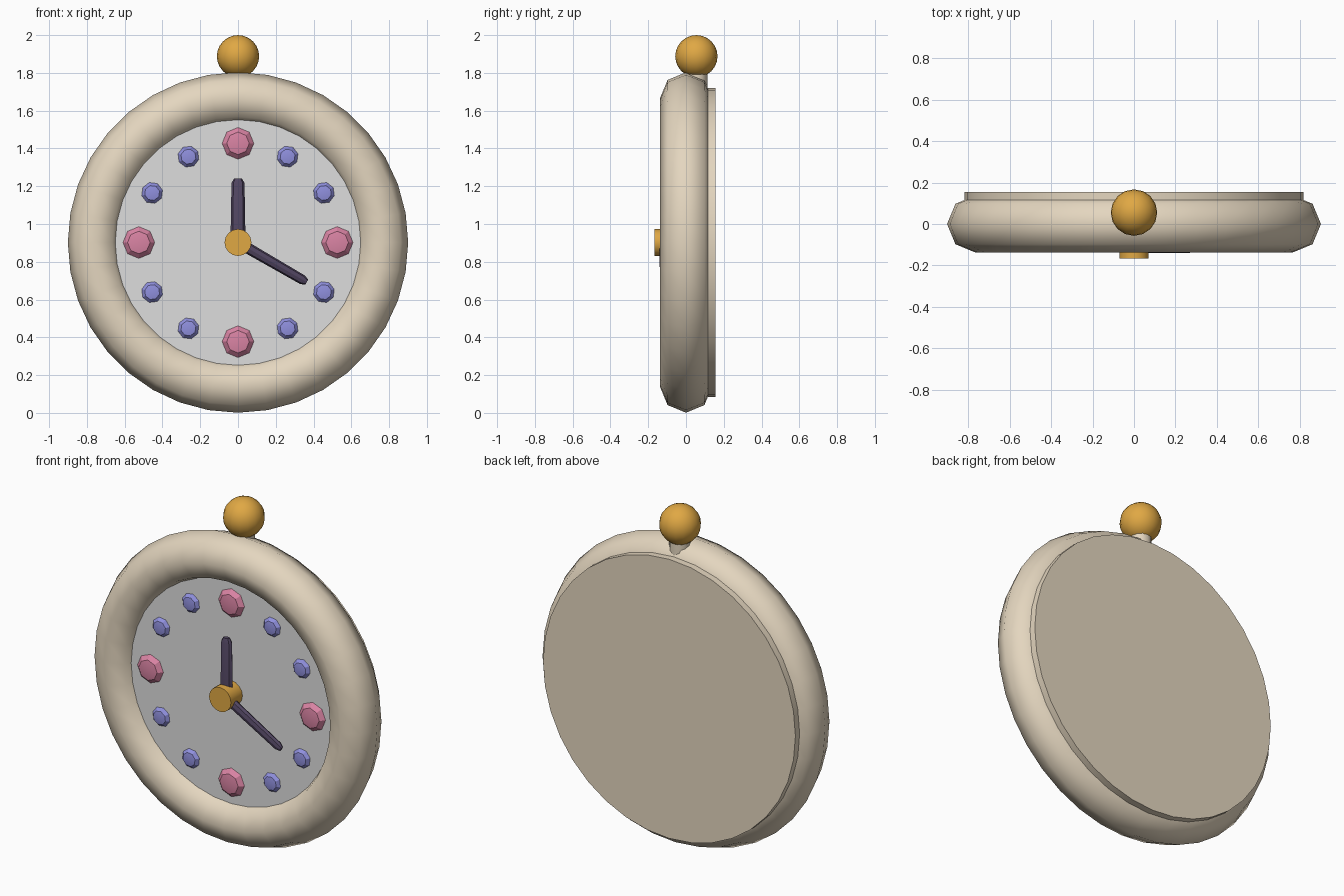
import bpy, bmesh, math
from mathutils import Matrix, Vector

if "Cube" in bpy.data.objects:
    bpy.data.objects.remove(bpy.data.objects["Cube"])

CZ = 0.902          # height of the dial centre
FACE_Y = -0.06      # front plane of the dial


def mat(name, r, g, b):
    lin = [(c / 255 / 12.92) if c < 10 else ((c / 255 + 0.055) / 1.055) ** 2.4 for c in (r, g, b)]
    m = bpy.data.materials.new(name)
    m.diffuse_color = (*lin, 1)
    m.use_nodes = True
    m.node_tree.nodes["Principled BSDF"].inputs["Base Color"].default_value = m.diffuse_color
    return m


CREAM = mat("cream", 228, 214, 191)
WHITE = mat("pale_grey", 222, 222, 222)
GOLD = mat("gold", 224, 168, 68)
PINK = mat("pink", 218, 132, 164)
BLUE = mat("periwinkle", 144, 144, 222)
DARK = mat("dark_plum", 82, 70, 98)


def lathe(name, profile, segs, material, matrix, smooth=None):
    """Revolve (radius, height) points about local z, closing both ends."""
    bm = bmesh.new()
    rings = []
    for r, h in profile:
        if r == 0:
            rings.append([bm.verts.new((0, 0, h))])
        else:
            rings.append([bm.verts.new((r * math.cos(a), r * math.sin(a), h))
                          for a in (2 * math.pi * i / segs for i in range(segs))])
    for lo, hi in zip(rings, rings[1:]):
        for i in range(segs):
            j = (i + 1) % segs
            quad = [lo[i % len(lo)], lo[j % len(lo)], hi[j % len(hi)], hi[i % len(hi)]]
            bm.faces.new(list(dict.fromkeys(quad)))
    for ring in (rings[0], rings[-1]):
        if len(ring) > 1:
            bm.faces.new(ring)
    bm.transform(matrix)
    bmesh.ops.recalc_face_normals(bm, faces=bm.faces)
    me = bpy.data.meshes.new(name)
    bm.to_mesh(me)
    bm.free()
    me.materials.append(material)
    ob = bpy.data.objects.new(name, me)
    bpy.context.collection.objects.link(ob)
    if smooth:
        bpy.ops.object.select_all(action='DESELECT')
        ob.select_set(True)
        bpy.context.view_layer.objects.active = ob
        bpy.ops.object.shade_smooth_by_angle(angle=math.radians(smooth))
    return ob


# local z -> world -y (towards the viewer), origin at the dial centre
FRONT = Matrix.Translation((0, 0, CZ)) @ Matrix.Rotation(math.pi / 2, 4, 'X')

# Rim
bpy.ops.mesh.primitive_torus_add(major_radius=0.763, minor_radius=0.138, major_segments=36,
                                 minor_segments=8, location=(0, 0, CZ),
                                 rotation=(math.pi / 2, 0, 0))
rim = bpy.context.object
rim.name = "rim"
rim.data.materials.append(CREAM)
bpy.ops.object.shade_smooth()

# Back cover and dial plate
lathe("back_cover", [(0.817, -0.155), (0.817, -0.02)], 36, CREAM, FRONT, 40)
lathe("dial", [(0.68, -0.03), (0.68, -FACE_Y)], 36, WHITE, FRONT, 40)

# Hour markers: flattened eight-sided beads
for k in range(12):
    big = k % 3 == 0
    r, d = (0.084, 0.034) if big else (0.057, 0.026)
    a = math.radians(30 * k)
    place = (FRONT @ Matrix.Rotation(-a, 4, 'Z')
             @ Matrix.Translation((0, 0.525, -FACE_Y)))
    lathe("large_marker" if big else "small_marker",
          [(0, -d), (r * 0.71, -d * 0.71), (r, 0), (r * 0.71, d * 0.71), (0, d)], 8,
          PINK if big else BLUE, place, 30)


# Hands: flattened tapered rods with a chamfered tip
def hand(name, angle, length, half_w, half_t, y):
    place = (FRONT @ Matrix.Rotation(-math.radians(angle), 4, 'Z')
             @ Matrix.Translation((0, 0, -y)) @ Matrix.Rotation(-math.pi / 2, 4, 'X')
             @ Matrix.Diagonal((half_w, half_t, 1, 1)))
    lathe(name, [(1, 0), (0.86, length - 0.025), (0.5, length)], 8, DARK, place, 30)


hand("hour_hand", 0, 0.34, 0.04, 0.025, -0.105)
hand("minute_hand", 120, 0.42, 0.03, 0.022, -0.119)

# Centre hub
lathe("hub", [(0.071, -FACE_Y - 0.02), (0.071, 0.166)], 16, GOLD, FRONT, 40)

# Top stem and ball
lathe("stem", [(0.058, 1.68), (0.058, 1.85)], 12, CREAM, Matrix.Translation((0, 0.055, 0)), 40)
bpy.ops.mesh.primitive_uv_sphere_add(segments=16, ring_count=12, radius=0.112,
                                     location=(0, 0.055, 1.888))
ball = bpy.context.object
ball.name = "top_ball"
ball.data.materials.append(GOLD)
bpy.ops.object.shade_smooth()
